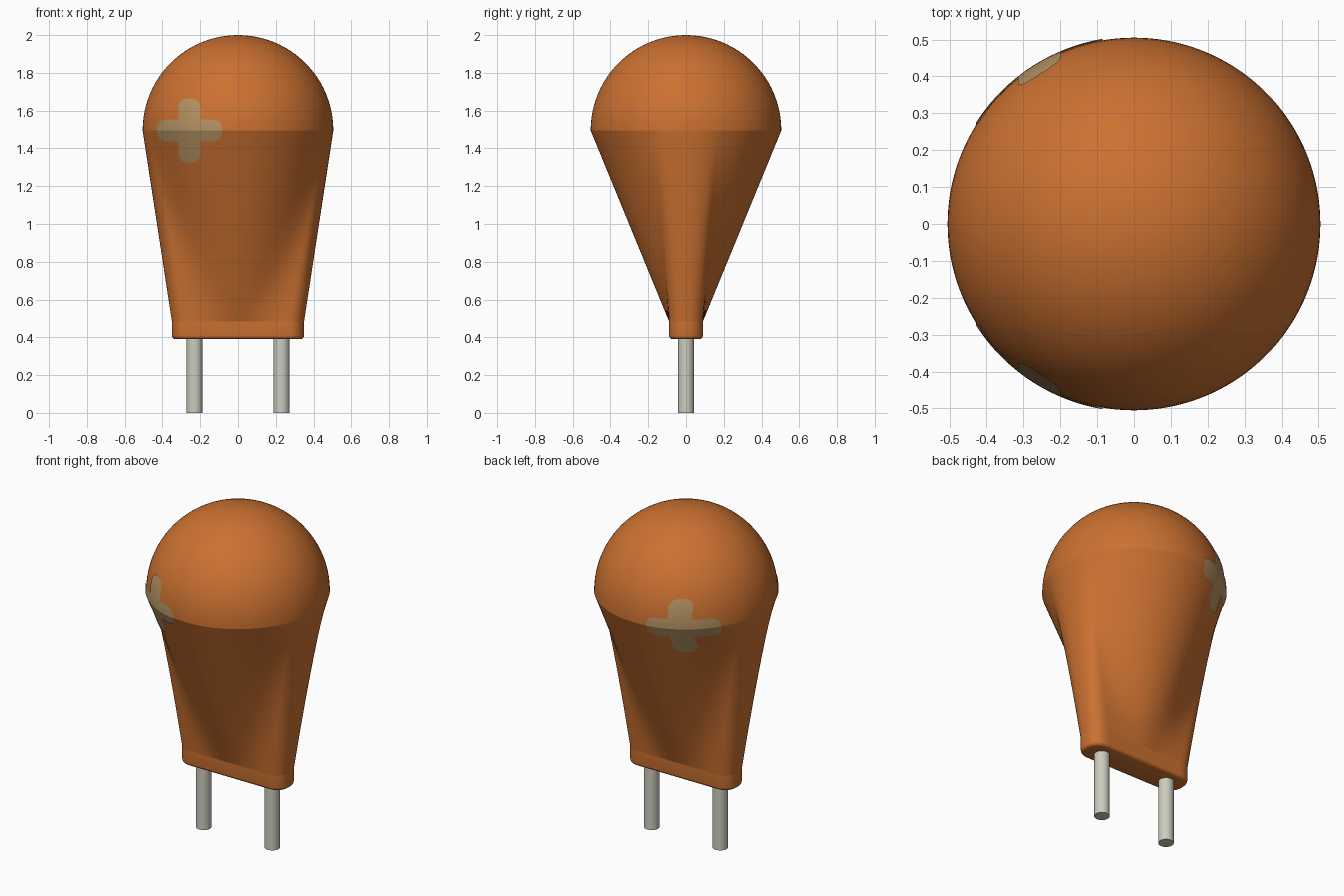
import bpy, bmesh, math
from mathutils import Vector
from mathutils.bvhtree import BVHTree

cube = bpy.data.objects.get("Cube")
if cube:
    bpy.data.objects.remove(cube)

RADIUS, SHOULDER = 0.505, 1.495      # dome
HALF_W, HALF_D, CORNER = 0.35, 0.09, 0.08   # base outline
BASE_TOP, BASE_BOTTOM, BEVEL = 0.485, 0.39, 0.02
SEGMENTS = 192


def material(name, rgb, roughness=0.6):
    mat = bpy.data.materials.new(name)
    mat.use_nodes = True
    mat.diffuse_color = (*rgb, 1)
    node = mat.node_tree.nodes["Principled BSDF"]
    node.inputs["Base Color"].default_value = (*rgb, 1)
    node.inputs["Roughness"].default_value = roughness
    return mat


def rounded_box(x, y, w, d, r):
    """Signed distance to a rounded rectangle."""
    qx, qy = abs(x) - w + r, abs(y) - d + r
    return math.hypot(max(qx, 0), max(qy, 0)) + min(max(qx, qy), 0) - r


def reach(angle, distance):
    """Radius at which a ray from the centre leaves a shape."""
    low, high = 0.0, 1.0
    for _ in range(30):
        mid = (low + high) / 2
        if distance(mid * math.cos(angle), mid * math.sin(angle)) < 0:
            low = mid
        else:
            high = mid
    return low


def make_object(name, bm, mat):
    bmesh.ops.recalc_face_normals(bm, faces=bm.faces)
    for face in bm.faces:
        face.smooth = True
    mesh = bpy.data.meshes.new(name)
    bm.to_mesh(mesh)
    bm.free()
    mesh.materials.append(mat)
    obj = bpy.data.objects.new(name, mesh)
    bpy.context.collection.objects.link(obj)
    return obj


def bridge(bm, a, b):
    for i in range(len(a)):
        j = (i + 1) % len(a)
        bm.faces.new((a[i], a[j], b[j], b[i]))


def mark_sharp(bm, ring):
    for i, v in enumerate(ring):
        bm.edges.get((v, ring[(i + 1) % len(ring)])).smooth = False


orange = material("orange coating", (0.60, 0.165, 0.03))
tan = material("tan mark", (0.46, 0.29, 0.125))
metal = material("pale metal", (0.60, 0.60, 0.52))

# Body: rounded base lofted into a circle and closed by a dome
angles = [math.tau * i / SEGMENTS for i in range(SEGMENTS)]


def base_outline(inset):
    return [Vector((math.cos(a), math.sin(a))) * reach(a, lambda x, y: rounded_box(
        x, y, HALF_W - inset, HALF_D - inset, CORNER - inset)) for a in angles]


bm = bmesh.new()


def add_ring(points, z):
    return [bm.verts.new((p.x, p.y, z)) for p in points]


rings = []
for k in range(5):
    t = math.pi / 2 * k / 4
    rings.append(add_ring(base_outline(BEVEL * (1 - math.sin(t))),
                          BASE_BOTTOM + BEVEL * (1 - math.cos(t))))
base = base_outline(0)
circle = [Vector((math.cos(a), math.sin(a))) * RADIUS for a in angles]
base_ring = len(rings)
LOFT = 12
for k in range(LOFT + 1):
    t = k / LOFT
    rings.append(add_ring([p.lerp(q, t) for p, q in zip(base, circle)],
                          BASE_TOP + (SHOULDER - BASE_TOP) * t))
shoulder_ring = len(rings) - 1
DOME = 24
for k in range(1, DOME):
    t = math.pi / 2 * k / DOME
    rings.append(add_ring([p * math.cos(t) for p in circle],
                          SHOULDER + RADIUS * math.sin(t)))
for lower, upper in zip(rings, rings[1:]):
    bridge(bm, lower, upper)
bm.faces.new(rings[0])
top = bm.verts.new((0, 0, SHOULDER + RADIUS))
for i, v in enumerate(rings[-1]):
    bm.faces.new((v, rings[-1][(i + 1) % SEGMENTS], top))
for index in (base_ring, shoulder_ring):
    mark_sharp(bm, rings[index])
bm.normal_update()
surface = BVHTree.FromBMesh(bm)
make_object("coated_body", bm, orange)

# Plus marks: thin rounded crosses wrapped onto the front and back
ARM, ARM_WIDTH, ARM_ROUND = 0.17, 0.057, 0.045
MARK_X, MARK_Z, LIFT = -0.255, 1.495, 0.004


def cross(x, z):
    return min(rounded_box(x, z, ARM, ARM_WIDTH, ARM_ROUND),
               rounded_box(x, z, ARM_WIDTH, ARM, ARM_ROUND))


def plus_mark(name, side):
    bm = bmesh.new()

    def place(x, z):
        start = Vector((MARK_X + x, side * 2, MARK_Z + z))
        hit, normal, _, _ = surface.ray_cast(start, Vector((0, -side, 0)))
        outward = Vector((hit.x, hit.y, 0)).normalized()
        return bm.verts.new(hit + outward * LIFT)

    steps, count = 14, 120
    outline = [(a, reach(a, cross)) for a in (math.tau * i / count for i in range(count))]
    centre = place(0, 0)
    loops = [[place(r * math.cos(a) * k / steps, r * math.sin(a) * k / steps)
              for a, r in outline] for k in range(1, steps + 1)]
    for inner, outer in zip(loops, loops[1:]):
        bridge(bm, inner, outer)
    for i, v in enumerate(loops[0]):
        bm.faces.new((v, loops[0][(i + 1) % count], centre))
    # Keep the shoulder crease crisp across the mark
    for edge in bm.edges:
        if all(abs(v.co.z - MARK_Z) < 0.0001 for v in edge.verts):
            edge.smooth = False
    bm.normal_update()
    if sum(f.normal.y for f in bm.faces) * side < 0:
        bmesh.ops.reverse_faces(bm, faces=bm.faces)
    make_object(name, bm, tan)


plus_mark("front_plus_mark", -1)
plus_mark("back_plus_mark", 1)

# Wire legs
for name, x in (("left_leg", 0.23), ("right_leg", -0.23)):
    bpy.ops.mesh.primitive_cylinder_add(vertices=32, radius=0.043, depth=0.42,
                                        location=(x, 0, 0.21))
    leg = bpy.context.object
    leg.name = name
    leg.data.materials.append(metal)
    bpy.ops.object.shade_smooth_by_angle()
